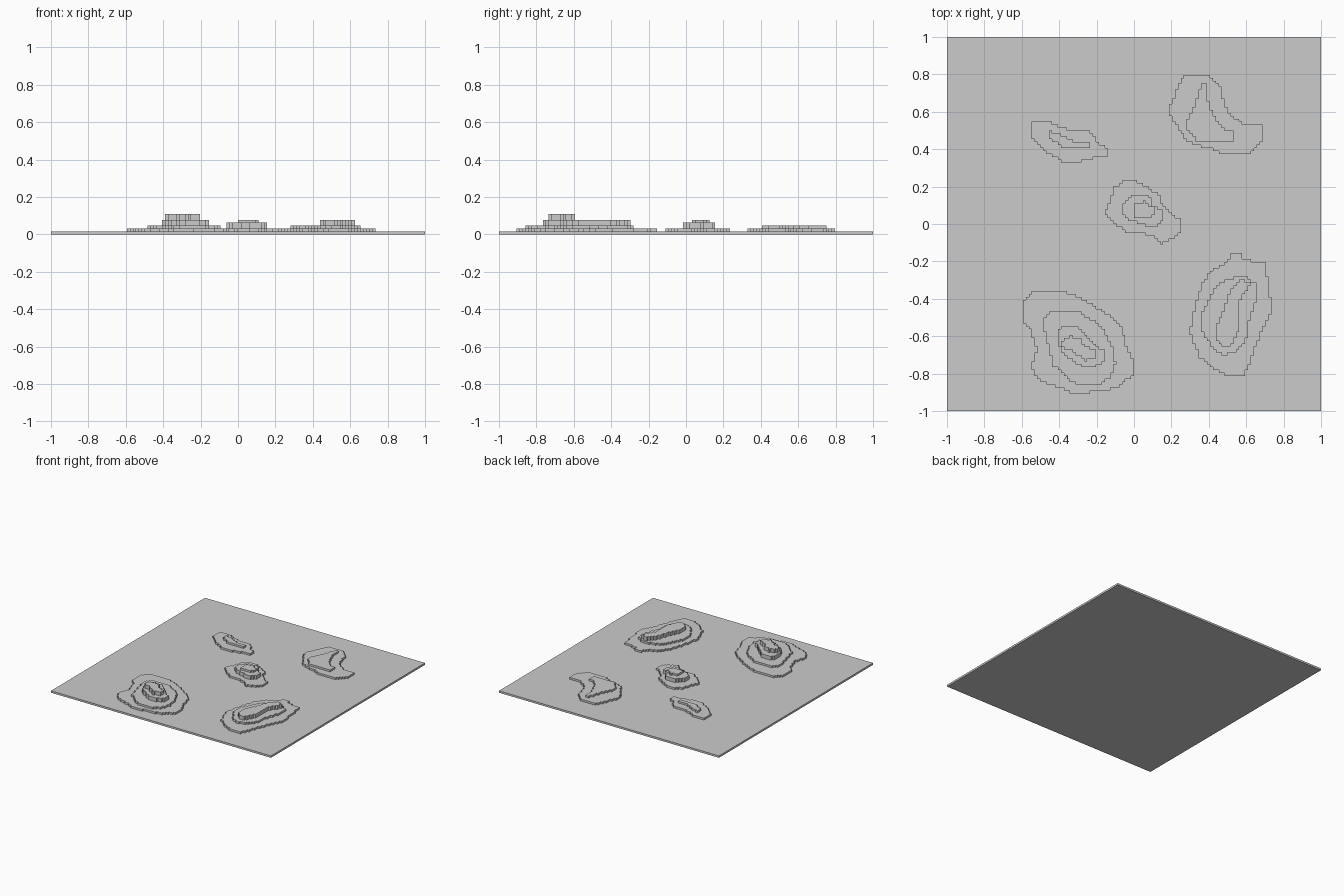
import bpy
import bmesh
from math import floor
from mathutils import Vector

default_cube = bpy.data.objects.get("Cube")
if default_cube:
    bpy.data.objects.remove(default_cube, do_unlink=True)

CELL = 1 / 64          # width and height of one terrain block
GROUND_LEVEL = 1       # thickness of the ground slab, in blocks
NEIGHBOURS = [(1, 0), (0, 1), (-1, 0), (0, -1)]


def inside(x, y, outline):
    """Even-odd test of a point against a closed outline."""
    result = False
    previous = outline[-1]
    for current in outline:
        (ax, ay), (bx, by) = previous, current
        if (ay > y) != (by > y) and x < ax + (bx - ax) * (y - ay) / (by - ay):
            result = not result
        previous = current
    return result


def blocks_within(outline):
    """Set of terrain blocks whose centres fall inside the outline."""
    points = [(px / 100, py / 100) for px, py in outline]
    xs = [floor(p[0] / CELL) for p in points]
    ys = [floor(p[1] / CELL) for p in points]
    return {(i, j)
            for i in range(min(xs), max(xs) + 1)
            for j in range(min(ys), max(ys) + 1)
            if inside((i + 0.5) * CELL, (j + 0.5) * CELL, points)}


def add_face(bm, corners):
    bm.faces.new([bm.verts.new(Vector(corner) * CELL) for corner in corners])


def add_terrace(bm, blocks, covered, bottom, top):
    """Stepped walls around the blocks, and a flat top where nothing sits on it."""
    for i, j in blocks:
        if (i, j) not in covered:
            add_face(bm, [(i, j, top), (i + 1, j, top),
                          (i + 1, j + 1, top), (i, j + 1, top)])
        for dx, dy in NEIGHBOURS:
            if (i + dx, j + dy) in blocks:
                continue
            # End points of the wall, running anticlockwise round the block
            cx, cy = i + 0.5 + dx / 2, j + 0.5 + dy / 2
            sx, sy = cx + dy / 2, cy - dx / 2
            ex, ey = cx - dy / 2, cy + dx / 2
            add_face(bm, [(sx, sy, bottom), (ex, ey, bottom),
                          (ex, ey, top), (sx, sy, top)])


def add_object(name, bm):
    bmesh.ops.remove_doubles(bm, verts=bm.verts, dist=CELL / 100)
    mesh = bpy.data.meshes.new(name)
    bm.to_mesh(mesh)
    bm.free()
    obj = bpy.data.objects.new(name, mesh)
    bpy.context.collection.objects.link(obj)
    return obj


def add_hill(name, tops, outlines):
    """Stack one terrace per outline; tops are levels in blocks."""
    bm = bmesh.new()
    layers = [blocks_within(outline) for outline in outlines]
    bottoms = [GROUND_LEVEL] + tops[:-1]
    for blocks, covered, bottom, top in zip(layers, layers[1:] + [set()], bottoms, tops):
        add_terrace(bm, blocks, covered, bottom, top)
    return add_object(name, bm)


# Ground slab
ground = bmesh.new()
bmesh.ops.create_cube(ground, size=1)
bmesh.ops.scale(ground, vec=(2, 2, CELL * GROUND_LEVEL), verts=ground.verts)
bmesh.ops.translate(ground, vec=(0, 0, CELL * GROUND_LEVEL / 2), verts=ground.verts)
add_object("ground_slab", ground)

# Hill outlines are in hundredths of a unit, lowest terrace first
add_hill("front_right_hill", [2, 3, 5, 7], [
    [(-54, -36), (-38, -36), (-29, -39), (-13, -49), (-6, -56), (-4, -66),
     (0, -73), (0, -80), (-9, -88), (-21, -89), (-25, -91), (-33, -91),
     (-38, -88), (-50, -84), (-55, -77), (-52, -67), (-55, -57), (-60, -51),
     (-60, -43)],
    [(-49, -51), (-45, -47), (-30, -47), (-18, -54), (-12, -64), (-10, -74),
     (-12, -81), (-18, -86), (-31, -86), (-43, -76), (-46, -65)],
    [(-41, -57), (-38, -55), (-30, -55), (-21, -64), (-16, -68), (-16, -74),
     (-20, -76), (-28, -76), (-38, -70), (-41, -63)],
    [(-39, -63), (-34, -60), (-29, -61), (-27, -65), (-21, -68), (-21, -72),
     (-26, -73), (-35, -67), (-39, -66)],
])

add_hill("front_left_hill", [2, 3, 5], [
    [(53, -15), (57, -16), (59, -19), (70, -21), (73, -42), (73, -48),
     (69, -55), (62, -74), (59, -81), (49, -81), (43, -78), (35, -71),
     (30, -58), (31, -50), (36, -33), (42, -24), (50, -20)],
    [(58, -27), (65, -32), (65, -41), (61, -54), (60, -62), (54, -68),
     (49, -70), (43, -68), (36, -57), (36, -48), (42, -36), (47, -31)],
    [(57, -30), (62, -31), (61, -35), (57, -40), (56, -57), (51, -66),
     (47, -65), (43, -61), (43, -55), (48, -47), (51, -36)],
])

add_hill("central_hill", [2, 4, 5], [
    [(-4, 24), (-1, 24), (5, 21), (13, 16), (16, 9), (25, 2), (25, -5),
     (15, -11), (9, -6), (-4, -4), (-13, 2), (-16, 7), (-13, 11), (-11, 19)],
    [(-6, 11), (0, 16), (6, 16), (9, 14), (10, 10), (16, 7), (15, 2),
     (11, -2), (4, 0), (-2, 2), (-6, 6)],
    [(0, 11), (6, 12), (11, 8), (11, 4), (0, 3)],
])

add_hill("back_right_hill", [2, 3], [
    [(-54, 54), (-44, 54), (-34, 50), (-24, 50), (-18, 42), (-14, 41),
     (-14, 36), (-24, 35), (-30, 33), (-39, 32), (-40, 35), (-48, 39),
     (-54, 45)],
    [(-46, 50), (-35, 46), (-31, 44), (-24, 43), (-24, 40), (-36, 40),
     (-46, 46)],
])

add_hill("back_left_hill", [2, 3], [
    [(27, 80), (40, 80), (46, 74), (49, 62), (53, 57), (60, 53), (68, 53),
     (68, 43), (62, 37), (47, 37), (42, 40), (33, 42), (28, 45), (19, 58),
     (19, 62), (24, 75)],
    [(36, 75), (39, 75), (39, 67), (44, 55), (48, 51), (53, 49), (53, 44),
     (44, 43), (34, 44), (28, 51), (28, 55), (31, 60)],
])
